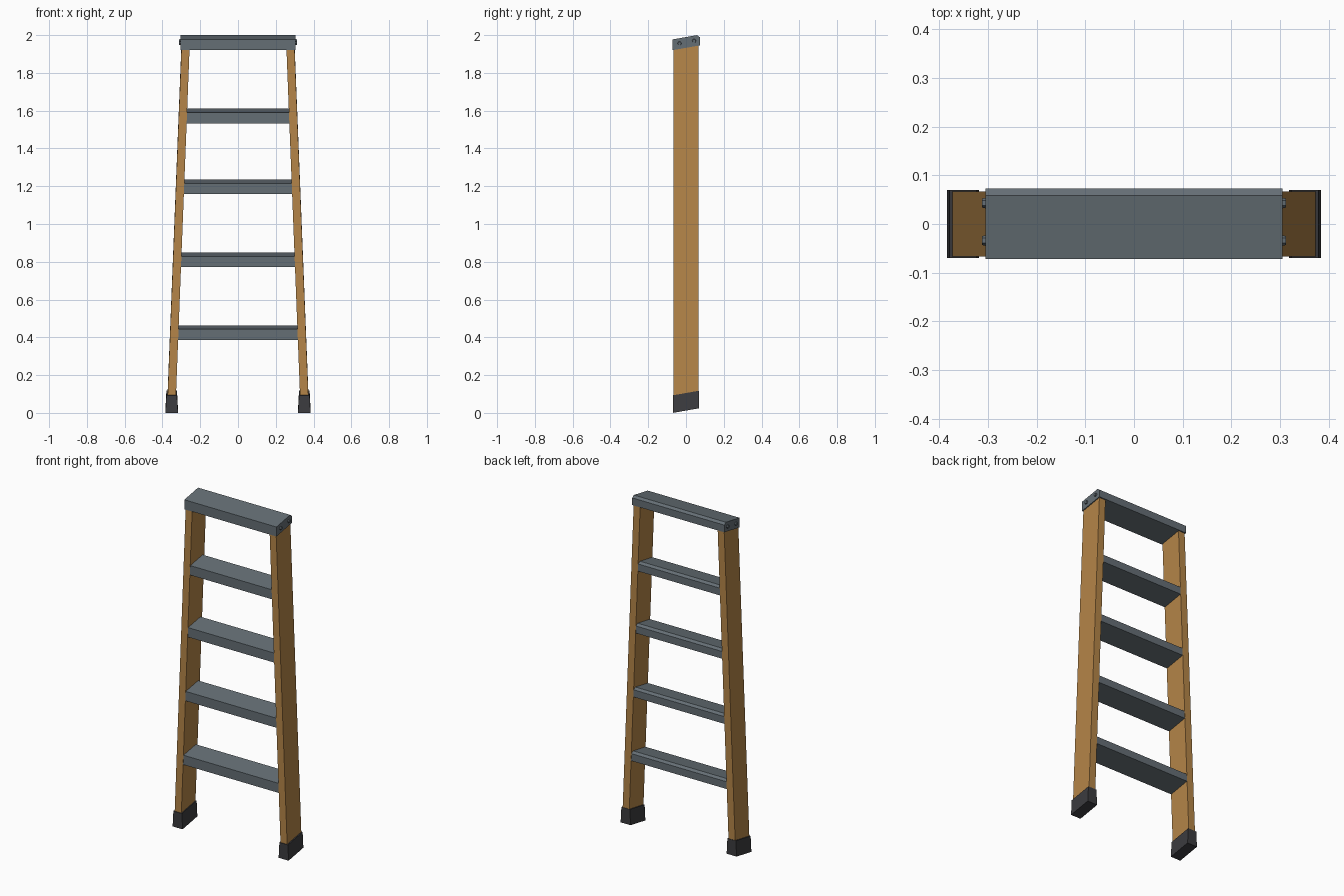
import bpy, bmesh, math
from mathutils import Matrix

if "Cube" in bpy.data.objects:
    bpy.data.objects.remove(bpy.data.objects["Cube"])

SLOPE = 0.175  # treads, feet and cap all tilt up toward the back


def material(name, colour):
    m = bpy.data.materials.new(name)
    m.diffuse_color = (*colour, 1)
    m.use_nodes = True
    m.node_tree.nodes["Principled BSDF"].inputs["Base Color"].default_value = m.diffuse_color
    return m


wood = material("amber rail", (0.46, 0.235, 0.065))
steel = material("grey tread", (0.130, 0.158, 0.178))
rubber = material("dark rubber", (0.045, 0.045, 0.050))


def finish(name, bm, mat):
    bmesh.ops.recalc_face_normals(bm, faces=bm.faces[:])
    me = bpy.data.meshes.new(name)
    bm.to_mesh(me)
    bm.free()
    me.materials.append(mat)
    ob = bpy.data.objects.new(name, me)
    bpy.context.collection.objects.link(ob)
    return ob


def loft(name, rings, mat):
    """Closed solid through two matching rings of points."""
    bm = bmesh.new()
    a, b = [[bm.verts.new(p) for p in r] for r in rings]
    n = len(a)
    for i in range(n):
        j = (i + 1) % n
        bm.faces.new((a[i], a[j], b[j], b[i]))
    bm.faces.new(a)
    bm.faces.new(b)
    return finish(name, bm, mat)


def post_ring(side, x0, x1, hy, z):
    """Sloping rectangle; z is the height at the front edge."""
    return [(side * x, y, z + SLOPE * (y + hy))
            for x, y in ((x0, -hy), (x1, -hy), (x1, hy), (x0, hy))]


def tread(name, z, half_bottom, half_top, y0, y1):
    """Sloping plank with a chamfered back edge."""
    h = 0.057
    yc = y1 - 0.015
    ztop = z + h + SLOPE * (yc - y0)
    prof = [(y0, z), (y1, z + SLOPE * (y1 - y0)), (y1, ztop - 0.011),
            (yc, ztop), (y0, z + h)]

    def half(zz):
        return half_bottom + (half_top - half_bottom) * (zz - z) / 0.08
    rings = [[(s * half(zz), y, zz) for y, zz in prof] for s in (-1, 1)]
    return loft(name, rings, steel)


def inner(z):
    return 0.332 - 0.0392 * z  # inner face of a rail


for side, label in ((-1, "left"), (1, "right")):
    # Tapering side rail
    loft("rail_" + label, [
        post_ring(side, inner(0.05), inner(0.05) + 0.044, 0.067, 0.05),
        post_ring(side, inner(1.95), inner(1.95) + 0.043, 0.067, 1.95)], wood)
    # Rubber foot
    loft("foot_" + label, [
        post_ring(side, 0.318, 0.384, 0.070, 0.0),
        post_ring(side, 0.323, 0.379, 0.070, 0.093)], rubber)
    # Hex bolt heads on the cap ends
    for k, y in enumerate((-0.034, 0.043)):
        bm = bmesh.new()
        bmesh.ops.create_cone(
            bm, cap_ends=True, segments=6, radius1=0.012, radius2=0.009, depth=0.012,
            matrix=Matrix.Translation((side * 0.3065, y, 1.956 + SLOPE * (y + 0.034)))
            @ Matrix.Rotation(side * math.pi / 2, 4, 'Y'))
        finish(f"bolt_{label}_{k + 1}", bm, steel)

# Four treads between the rails
for i, z in enumerate((0.386, 0.772, 1.158, 1.533)):
    tread(f"tread_{i + 1}", z, inner(z) + 0.002, inner(z + 0.08) + 0.002, -0.066, 0.066)

# Top cap over the rail ends
tread("top_cap", 1.920, 0.305, 0.305, -0.072, 0.073)
